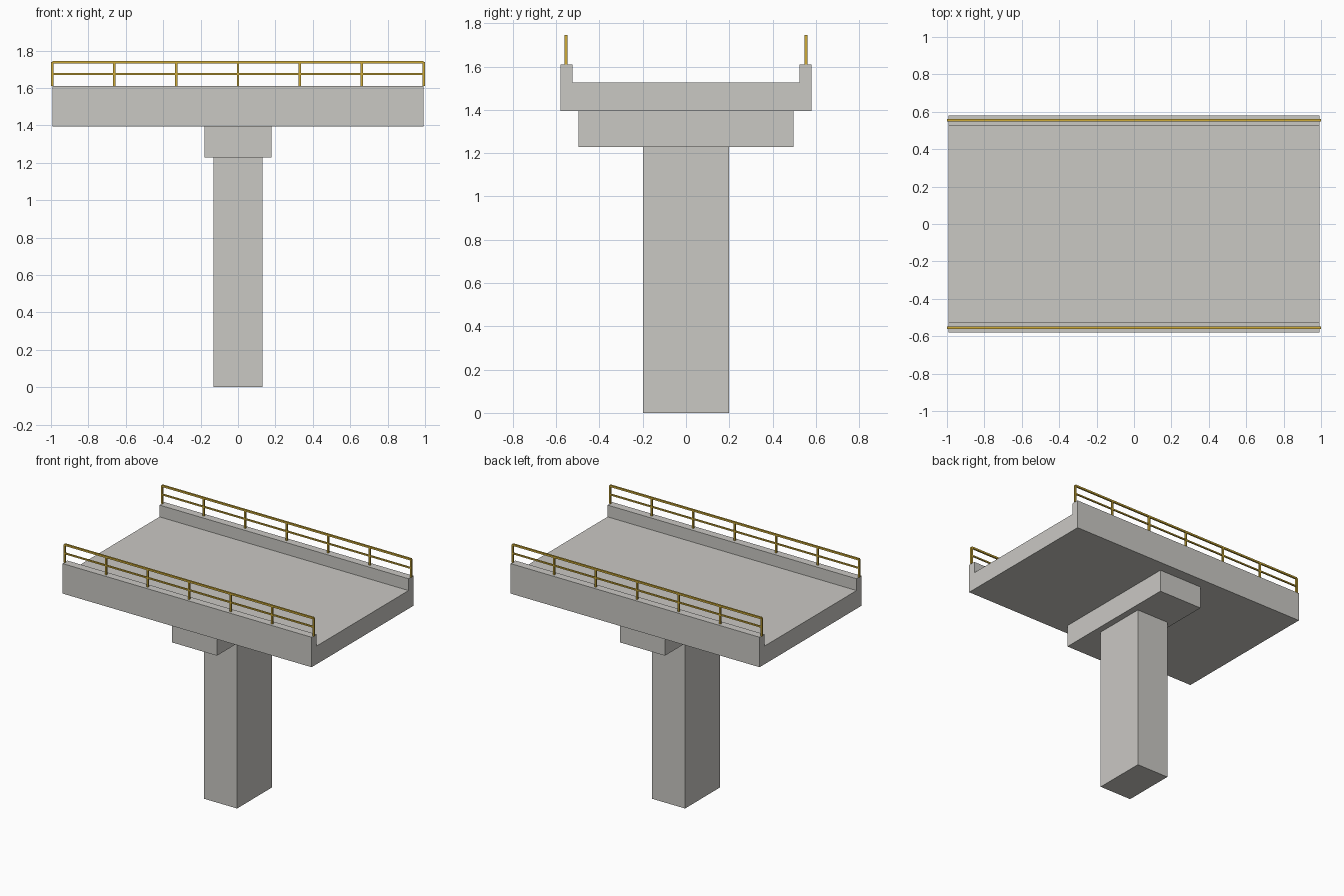
import bpy
import bmesh
from mathutils import Matrix, Vector

cube = bpy.data.objects.get("Cube")
if cube:
    bpy.data.objects.remove(cube, do_unlink=True)


def material(name, color):
    mat = bpy.data.materials.new(name)
    mat.use_nodes = True
    mat.diffuse_color = color
    bsdf = next(n for n in mat.node_tree.nodes if n.type == 'BSDF_PRINCIPLED')
    bsdf.inputs["Base Color"].default_value = color
    bsdf.inputs["Roughness"].default_value = 0.8
    return mat


concrete = material("concrete grey", (0.59, 0.58, 0.55, 1))
yellow = material("railing yellow", (0.62, 0.41, 0.04, 1))


def finish(name, bm, mat):
    bmesh.ops.recalc_face_normals(bm, faces=bm.faces)
    mesh = bpy.data.meshes.new(name)
    bm.to_mesh(mesh)
    bm.free()
    mesh.materials.append(mat)
    obj = bpy.data.objects.new(name, mesh)
    bpy.context.collection.objects.link(obj)


def box(name, center, size, mat):
    bm = bmesh.new()
    place = Matrix.Translation(center) @ Matrix.Diagonal(Vector(size)).to_4x4()
    bmesh.ops.create_cube(bm, size=1, matrix=place)
    finish(name, bm, mat)


# Pier column and the cross head that carries the deck
box("pier_column", (0, 0, 0.614), (0.264, 0.398, 1.228), concrete)
box("pier_cap", (0, 0, 1.311), (0.36, 0.994, 0.166), concrete)

# Deck: U-shaped section with a parapet on each edge, extruded along x
half_length = 0.993
half_section = [(0.58, 1.394), (0.58, 1.61), (0.524, 1.61), (0.524, 1.525)]
section = half_section + [(-y, z) for y, z in reversed(half_section)]
bm = bmesh.new()
end = bm.faces.new([bm.verts.new((-half_length, y, z)) for y, z in section])
swept = bmesh.ops.extrude_face_region(bm, geom=[end], use_keep_orig=True)
bmesh.ops.translate(bm, vec=(2 * half_length, 0, 0),
                    verts=[v for v in swept["geom"] if isinstance(v, bmesh.types.BMVert)])
finish("bridge_deck", bm, concrete)

# Square-section railings on both parapets
post = 0.013
for side, y in (("front", -0.555), ("back", 0.555)):
    for i in range(7):
        x = half_length * (i / 3 - 1)
        box(f"{side}_railing_post_{i + 1}", (x, y, 1.674), (post, post, 0.128), yellow)
    for part, z, thick in (("top", 1.738, post), ("middle", 1.675, 0.01)):
        box(f"{side}_{part}_rail", (0, y, z), (2 * half_length, thick, thick), yellow)
